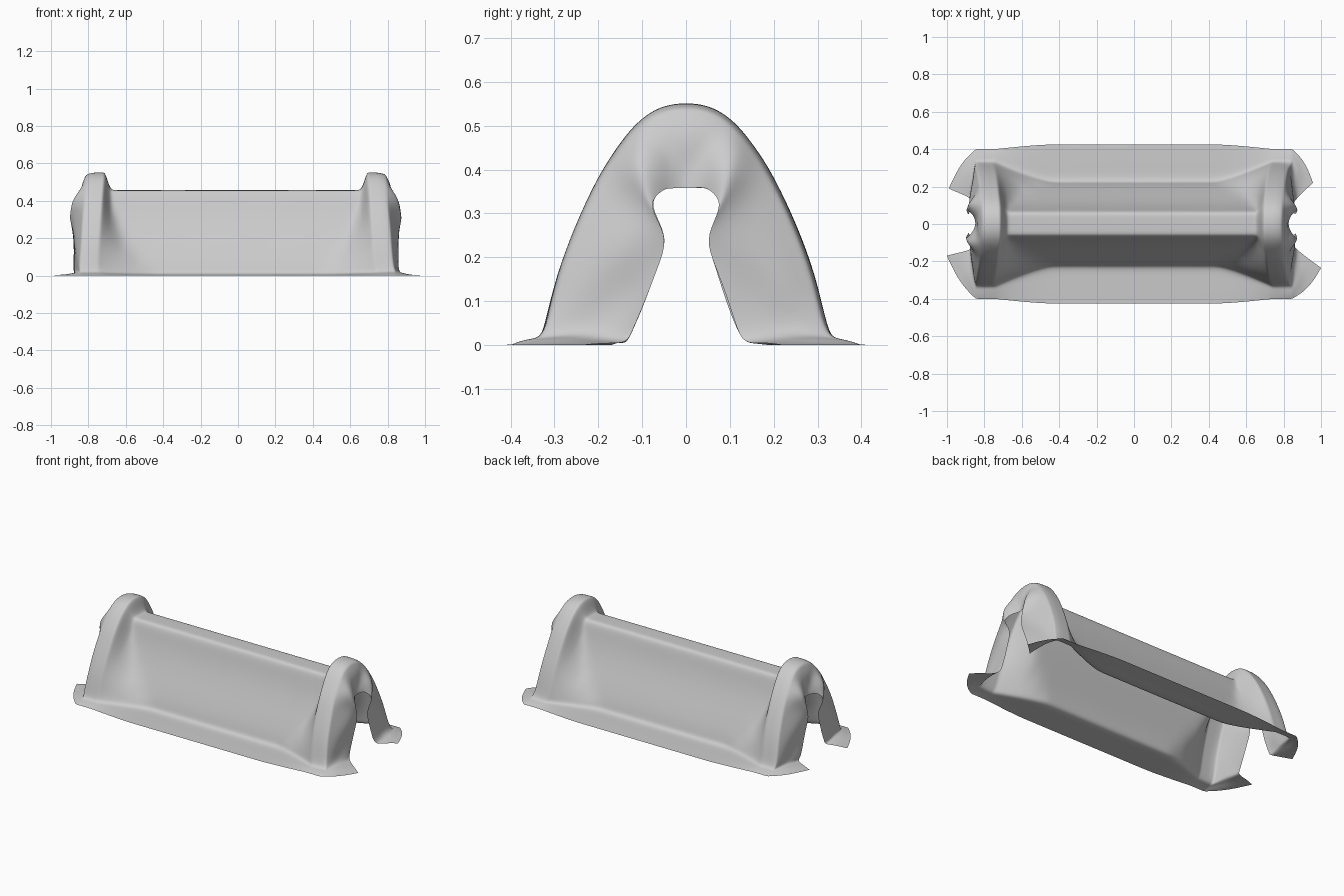
import bpy, bmesh, math
from mathutils import Vector, noise

if "Cube" in bpy.data.objects:
    bpy.data.objects.remove(bpy.data.objects["Cube"])

# Half cross-sections of the cloth, from the ridge to the floor hem
MID = [(0, .457), (.035, .457), (.058, .455), (.071, .436), (.087, .37), (.117, .28), (.161, .18),
       (.2, .09), (.217, .035), (.226, .004), (.29, .003), (.36, .002), (.425, .0)]
ARCH = [(0, .553), (.05, .547), (.092, .525), (.13, .488), (.167, .437), (.203, .38), (.252, .275),
        (.295, .16), (.32, .05), (.332, .016), (.355, .012), (.38, .006), (.4, 0)]
# Free edge of the cloth around the end opening
OPEN = [(.835, 0, .358), (.845, .032, .358), (.855, .05, .358), (.885, .08, .33), (.885, .07, .295),
        (.872, .042, .24), (.868, .065, .18), (.866, .095, .1), (.866, .12, .03), (.87, .135, .004),
        (.905, .16, .003), (.94, .18, .002), (.98, .205, 0)]
# Where each strand of the cloth leaves the beam shape and swoops to the arch
START = [.665, .665, .665, .665, .655, .63, .58, .5, .44, .44, .45, .45, .45]
# Position of the four hem corners
TIPS = {(1, 1): (.957, .22), (1, -1): (1.0, .235), (-1, 1): (.99, .19), (-1, -1): (1.0, .17)}
XS = [0, .1, .2, .3, .38, .44, .48, .52, .55, .59, .625, .655, .67, .685, .7, .715, .74, .765, .785, .8]
SS = [.07, .18, .32, .48, .64, .8, .92, 1]
N = len(MID) - 1


def body_point(x, i):
    """Cloth between the arches: swoops from the beam out to the arch."""
    (my, mz), (ay, az) = MID[i], ARCH[i]
    t = min(1, max(0, (x - START[i]) / (.7 - START[i])))
    w = t ** 1.3
    y, z = my + (ay - my) * w, mz + (az - mz) * w
    # rounded shoulder and outward lean of the arch legs
    edge = max(0, (x - .75) / .05)
    k = 1 - .02 * edge * edge
    lean = .045 * (1 - az / .55) * max(0, min(1, (x - .45) / .25))
    return Vector((x + lean, y * (k if i < 9 else 1), z * k))


def end_point(s, i, tip):
    """Cloth hanging over the end, from arch to free edge."""
    a, b = body_point(XS[-1], i), Vector(OPEN[i])
    bump = math.sin(math.pi * s)
    if i > 9:
        k = (i - 9) / 3
        b.x += (tip[0] - OPEN[N][0]) * k
        b.y += (tip[1] - OPEN[N][1]) * k
    p = a.lerp(b, s)
    if i > 9:
        p.x += .008 * bump
        p.y += .02 * bump
    else:
        p.x = a.x + (b.x - a.x) * (1 - (1 - s) ** 2.2)
        if i < 9:
            p.x += .008 * bump * math.sin(i * 1.9 + s * 5)
    if i in (9, 10):
        p.z += .006 * bump
    return p


def cloth_point(c, r):
    sx, sy, i = (1 if c >= 0 else -1), (1 if r >= 0 else -1), abs(r)
    c = abs(c)
    p = body_point(XS[c], i) if c < len(XS) else end_point(SS[c - len(XS)], i, TIPS[sx, sy])
    p = Vector((p.x * sx, p.y * sy, p.z))
    # arches sit slightly off centre
    if i < 9:
        p.x -= .011 * max(0, min(1, (abs(p.x) - .4) / .25))
    # small irregular wrinkles, strongest near the ends
    amp = .001 + .006 * max(0, min(1, (abs(p.x) - .75) / .1))
    d = noise.noise_vector(p * 9) * amp
    if i < 9:
        p += Vector((d.x, d.y if i > 2 else 0, d.z * .3))
    elif i < N:
        p.z += abs(d.z)
    p.z = max(0, p.z)
    return p


cols = len(XS) + len(SS) - 1
bm = bmesh.new()
grid = [[bm.verts.new(cloth_point(c, r)) for r in range(-N, N + 1)] for c in range(-cols, cols + 1)]
for c in range(len(grid) - 1):
    for r in range(2 * N):
        bm.faces.new((grid[c][r], grid[c + 1][r], grid[c + 1][r + 1], grid[c][r + 1])).smooth = True
bmesh.ops.recalc_face_normals(bm, faces=bm.faces)
bm.normal_update()
top_face = max(bm.faces, key=lambda f: f.calc_center_median().z)
if top_face.normal.z < 0:
    bmesh.ops.reverse_faces(bm, faces=bm.faces)
mesh = bpy.data.meshes.new("draped_cloth")
bm.to_mesh(mesh)
bm.free()

# Draped cloth object
cloth = bpy.data.objects.new("draped_cloth", mesh)
bpy.context.collection.objects.link(cloth)
grey = bpy.data.materials.new("cloth_grey")
grey.diffuse_color = (.6, .6, .6, 1)
grey.use_nodes = True
grey.node_tree.nodes["Principled BSDF"].inputs["Base Color"].default_value = grey.diffuse_color
mesh.materials.append(grey)
sub = cloth.modifiers.new("smooth_cloth", 'SUBSURF')
sub.levels = sub.render_levels = 2
sub.boundary_smooth = 'PRESERVE_CORNERS'
